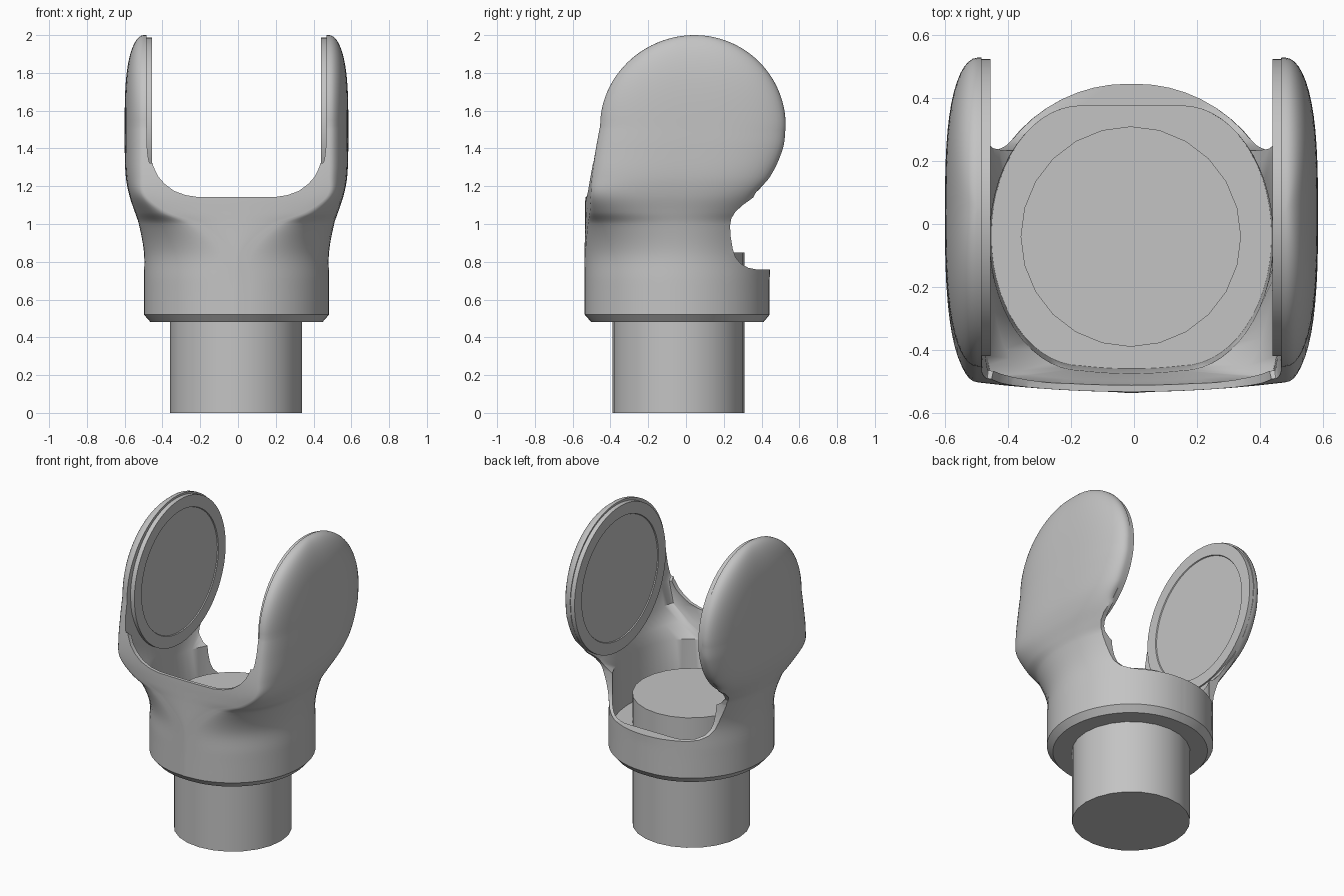
import bpy, bmesh, math
from mathutils import Matrix

if "Cube" in bpy.data.objects:
    bpy.data.objects.remove(bpy.data.objects["Cube"])

CX = -0.008                # the whole yoke sits slightly off centre
HUB_Y, HUB_Z, HUB_R = 0.045, 1.52, 0.483

grey = bpy.data.materials.new("plain grey")
grey.use_nodes = True
grey.diffuse_color = (0.55, 0.55, 0.55, 1)
grey.node_tree.nodes["Principled BSDF"].inputs["Base Color"].default_value = grey.diffuse_color


def finish(bm, name):
    bmesh.ops.recalc_face_normals(bm, faces=bm.faces)
    mesh = bpy.data.meshes.new(name)
    bm.to_mesh(mesh)
    bm.free()
    mesh.materials.append(grey)
    obj = bpy.data.objects.new(name, mesh)
    bpy.context.collection.objects.link(obj)
    return obj


def section(z, a, e, y0, y1, n, side=28, flat=12):
    """Closed outline: bulged sides of half width a, bowed ends of half width e."""
    mid, half = (y0 + y1) / 2, (y1 - y0) / 2
    right = []
    for i in range(side + 1):
        s = -math.cos(math.pi * i / side)
        x = e + (a - e) * math.sqrt(max(0, 1 - abs(s) ** n))
        right.append((x, mid + half * s))
    left = [(-x, y) for x, y in reversed(right)]
    across = [e * (2 * i / flat - 1) for i in range(1, flat)]
    back = [(-x, y1) for x in across]
    front = [(x, y0 - 0.06 * e * (1 - (x / e) ** 2)) for x in across]
    return [(CX + x, y, z) for x, y in right + back + left + front]


def loft(rows, name):
    bm = bmesh.new()
    loops = [[bm.verts.new(p) for p in section(*row)] for row in rows]
    count = len(loops[0])
    for low, high in zip(loops, loops[1:]):
        for i in range(count):
            j = (i + 1) % count
            bm.faces.new((low[i], low[j], high[j], high[i]))
    bm.faces.new(loops[0])
    bm.faces.new(loops[-1])
    return finish(bm, name)


def spline(keys, steps):
    """Smooth rows through the keys, with slopes from neighbouring keys."""
    def slope(i, c):
        lo, hi = keys[max(i - 1, 0)], keys[min(i + 1, len(keys) - 1)]
        return (hi[c] - lo[c]) / (hi[0] - lo[0])
    rows = []
    for i in range(len(keys) - 1):
        p, q = keys[i], keys[i + 1]
        d = q[0] - p[0]
        for k in range(steps):
            t = k / steps
            h = 3 * t * t - 2 * t ** 3
            row = [p[0] + d * t]
            for c in range(1, len(p)):
                row.append(p[c] * (1 - h) + q[c] * h + d * (
                    slope(i, c) * t * (1 - t) ** 2 - slope(i + 1, c) * t * t * (1 - t)))
            rows.append(row)
    return rows


def prism(points, axis, name):
    """Extrude a profile right through the model along x or y."""
    bm = bmesh.new()
    ends = []
    for d in (-1.5, 1.5):
        ends.append([bm.verts.new((d, u, v) if axis == "x" else (u + CX, d, v)) for u, v in points])
    for i in range(len(points)):
        j = (i + 1) % len(points)
        bm.faces.new((ends[0][i], ends[0][j], ends[1][j], ends[1][i]))
    bm.faces.new(ends[0])
    bm.faces.new(ends[1])
    return finish(bm, name)


def cut(obj, cutter):
    cutter.hide_render = True
    mod = obj.modifiers.new("cut", "BOOLEAN")
    mod.operation, mod.solver, mod.object = "DIFFERENCE", "EXACT", cutter
    bpy.context.view_layer.update()
    done = bpy.data.meshes.new_from_object(obj.evaluated_get(bpy.context.evaluated_depsgraph_get()))
    obj.modifiers.clear()
    obj.data = done
    bpy.data.objects.remove(cutter)


def smooth(obj, angle):
    bpy.ops.object.select_all(action="DESELECT")
    obj.select_set(True)
    bpy.context.view_layer.objects.active = obj
    bpy.ops.object.shade_smooth_by_angle(angle=math.radians(angle))


# Yoke body: round collar flowing up into two domed lobes
keys = [
    (0.52, 0.49, 0.02, -0.535, 0.443, 2),
    (0.7, 0.49, 0.02, -0.535, 0.443, 2),
    (0.85, 0.49, 0.03, -0.535, 0.443, 2),
    (1.0, 0.517, 0.2, -0.522, 0.4, 2.2),
    (1.06, 0.537, 0.36, -0.512, 0.36, 2.4),
    (1.15, 0.567, 0.48, -0.504, 0.36, 2.8),
    (1.25, 0.586, 0.49, -0.497, 0.445, 3),
    (1.4, 0.592, 0.49, -0.475, 0.513, 3),
    (HUB_Z, 0.592, 0.49, -0.453, HUB_Y + HUB_R, 3),
]
rows = [(0.48, 0.455, 0.02, -0.5, 0.41, 2)] + spline(keys, 6)
for i in range(25):
    t = math.radians(89 * i / 24)
    reach = HUB_R * math.cos(t)
    lean = 0.015 * math.cos(t) ** 2
    bulge = 0.102 * math.sqrt(1 - math.sin(t) ** 3)
    rows.append((HUB_Z + 0.48 * math.sin(t), 0.49 + bulge, 0.49,
                 HUB_Y - reach - lean, HUB_Y + reach, 3))
body = loft(rows, "yoke_body")

# Hollow inside, opening to the back and top
cut(body, loft([
    (0.66, 0.445, 0.16, -0.45, 0.375, 2),
    (0.98, 0.45, 0.16, -0.465, 0.375, 2),
    (1.06, 0.46, 0.32, -0.48, 0.6, 2.4),
    (1.15, 0.474, 0.44, -0.487, 0.9, 3),
    (1.3, 0.475, 0.455, -0.465, 0.9, 3),
    (1.42, 0.476, 0.47, -0.6, 0.9, 3),
    (2.2, 0.476, 0.475, -0.9, 0.9, 3),
], "hollow_cutter"))

# U-shaped opening seen from the front
half_u = [(0.2, 1.142), (0.27, 1.153), (0.33, 1.175), (0.38, 1.212), (0.415, 1.252),
          (0.44, 1.305), (0.455, 1.37), (0.477, 1.52), (0.477, 2.3)]
cut(body, prism(half_u + [(-x, z) for x, z in reversed(half_u)], "y", "u_cutter"))

# Notch at the back, below the lobes
cut(body, prism([
    (0.8, 0.76), (0.37, 0.76), (0.33, 0.768), (0.29, 0.79), (0.262, 0.825), (0.247, 0.87),
    (0.237, 0.93), (0.233, 0.99), (0.24, 1.03), (0.262, 1.065), (0.3, 1.1),
    (0.345, 1.132), (0.38, 1.16), (0.43, 1.215), (0.8, 1.3)], "x", "notch_cutter"))
smooth(body, 35)

# Round pads on the inner faces, each with a shallow recessed disc
for side, label in ((1, "left"), (-1, "right")):
    bm = bmesh.new()
    place = Matrix.Translation((CX + side * 0.465, HUB_Y + 0.007, HUB_Z - 0.005)) @ Matrix.Rotation(math.pi / 2, 4, "Y")
    bmesh.ops.create_cone(bm, cap_ends=True, segments=72, radius1=0.472, radius2=0.472,
                          depth=0.034, matrix=place)
    bm.normal_update()
    inner = [f for f in bm.faces if f.normal.x * side < -0.9]
    bmesh.ops.inset_region(bm, faces=inner, thickness=0.075)
    bmesh.ops.inset_region(bm, faces=inner, thickness=0.003, depth=-0.006)
    smooth(finish(bm, label + "_pad"), 30)

# Post standing through the collar
bm = bmesh.new()
bmesh.ops.create_cone(bm, cap_ends=True, segments=24, radius1=0.35, radius2=0.35, depth=0.85,
                      matrix=Matrix.Translation((-0.01, -0.04, 0.425)))
smooth(finish(bm, "post"), 30)
